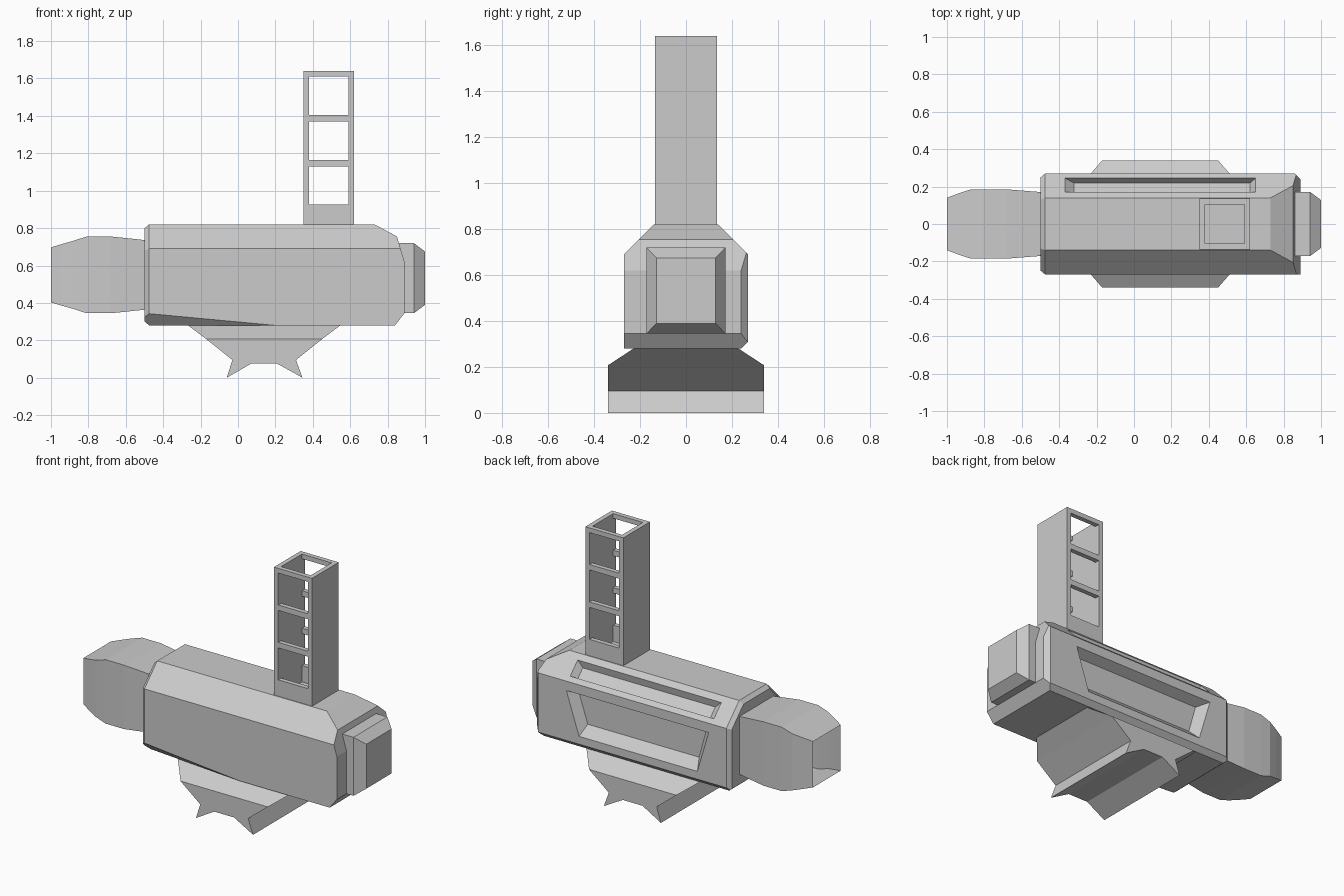
import bpy, bmesh
from mathutils import Vector

if "Cube" in bpy.data.objects:
    bpy.data.objects.remove(bpy.data.objects["Cube"])


def finish(name, bm):
    bmesh.ops.recalc_face_normals(bm, faces=bm.faces)
    mesh = bpy.data.meshes.new(name)
    bm.to_mesh(mesh)
    bm.free()
    ob = bpy.data.objects.new(name, mesh)
    bpy.context.collection.objects.link(ob)
    return ob


def loft(name, rings, caps=(True, True)):
    """Skin a list of closed point rings."""
    bm = bmesh.new()
    vs = [[bm.verts.new(p) for p in r] for r in rings]
    n = len(rings[0])
    for a, b in zip(vs, vs[1:]):
        for i in range(n):
            j = (i + 1) % n
            bm.faces.new((a[i], a[j], b[j], b[i]))
    for ring, on in ((vs[0], caps[0]), (vs[-1], caps[1])):
        if on:
            bm.faces.new(ring)
    return finish(name, bm)


def add_box(bm, lo, hi):
    lo, hi = Vector(lo), Vector(hi)
    vs = bmesh.ops.create_cube(bm, size=1)["verts"]
    for v in vs:
        v.co = (lo + hi) / 2 + v.co * (hi - lo)


def rect_x(x, hy, z0, z1):
    return [(x, -hy, z0), (x, hy, z0), (x, hy, z1), (x, -hy, z1)]


def cut(bm, point, normal):
    """Slice off everything on the normal side and cap the hole."""
    bmesh.ops.bisect_plane(bm, geom=bm.verts[:] + bm.edges[:] + bm.faces[:],
                           plane_co=point, plane_no=Vector(normal).normalized(),
                           clear_outer=True)
    bmesh.ops.holes_fill(bm, edges=bm.edges[:])


def carve(target, mouth, floor):
    """Sink a sloped pocket from the mouth outline to the floor outline."""
    mouth, floor = [Vector(p) for p in mouth], [Vector(p) for p in floor]
    outer = [m + (m - f) * 0.2 for m, f in zip(mouth, floor)]
    cutter = loft("pocket_cutter", [outer, floor])
    cutter.hide_render = True
    mod = target.modifiers.new("pocket", "BOOLEAN")
    mod.operation, mod.solver, mod.object = "DIFFERENCE", "EXACT", cutter
    bpy.context.view_layer.objects.active = target
    bpy.ops.object.modifier_apply(modifier=mod.name)
    bpy.data.objects.remove(cutter)


# Main body: a box faceted by planes
bm = bmesh.new()
add_box(bm, (-0.5, -0.27, 0.28), (0.89, 0.27, 0.82))
for s in (-1, 1):
    cut(bm, (0, s * 0.27, 0.69), (0, s, 1))            # upper shoulders
cut(bm, (0, 0.24, 0.28), (0, 1, -1))                   # lower back edge
a, b, c = Vector((-0.5, -0.27, 0.345)), Vector((0.2, -0.27, 0.28)), Vector((-0.5, -0.205, 0.28))
n = (b - a).cross(c - a)
cut(bm, a, n if n.z < 0 else -n)                       # tapering lower front edge
cut(bm, (0.73, 0, 0.82), (0.065, 0, 0.12))             # sloped right end
cut(bm, (0.85, 0, 0.755), (0.135, 0, 0.04))
cut(bm, (0.84, 0, 0.28), (0.065, 0, -0.05))
cut(bm, (0.86, 0.27, 0.5), (1, 1, 0))
r = 0.7071
for p, dy, dz in (((0, 0.27, 0.5), 1, 0), ((0, -0.27, 0.5), -1, 0),
                  ((0, 0, 0.82), 0, 1), ((0, 0, 0.28), 0, -1),
                  ((0, 0.27, 0.69), r, r), ((0, -0.27, 0.69), -r, r)):
    cut(bm, (-0.475, p[1], p[2]), (-1, 1.2 * dy, 1.2 * dz))  # left rim bevel
body = finish("body", bm)

# Trapezoid pocket on the back face
carve(body,
      [(-0.35, 0.27, 0.63), (0.66, 0.27, 0.63), (0.57, 0.27, 0.36), (-0.27, 0.27, 0.36)],
      [(-0.29, 0.21, 0.60), (0.61, 0.21, 0.60), (0.55, 0.21, 0.42), (-0.24, 0.21, 0.42)])

# Long slot on the back shoulder
carve(body,
      [(-0.37, 0.17, 0.79), (0.65, 0.17, 0.79), (0.65, 0.245, 0.715), (-0.37, 0.245, 0.715)],
      [(-0.32, 0.16, 0.744), (0.62, 0.16, 0.744), (0.62, 0.219, 0.685), (-0.32, 0.219, 0.685)])

# Open-ended bulging barrel
stations = [(-1.0, .14, .147), (-.94, .163, .165), (-.88, .183, .182), (-.81, .185, .205),
            (-.68, .185, .205), (-.6, .179, .197), (-.49, .17, .185)]
loft("barrel", [rect_x(x, hy, 0.55 - hz, 0.55 + hz) for x, hy, hz in stations], (False, True))

# End cap block on the right
loft("end_cap", [rect_x(0.85, 0.172, 0.345, 0.72), rect_x(0.94, 0.172, 0.345, 0.72),
                 rect_x(1.0, 0.128, 0.39, 0.675)])

# Hollow tower with three windows front and back
bm = bmesh.new()
for x0, x1 in ((0.35, 0.38), (0.59, 0.62)):
    add_box(bm, (x0, -0.135, 0.82), (x1, 0.135, 1.64))
for y0, y1 in ((-0.135, -0.105), (0.105, 0.135)):
    for z0, z1 in ((0.82, 0.925), (1.13, 1.165), (1.37, 1.405), (1.61, 1.64)):
        add_box(bm, (0.38, y0, z0), (0.59, y1, z1))
finish("tower", bm)

# Clawed foot and its tapered top
profile = [(-0.17, 0.207), (-0.03, 0.095), (-0.06, 0.0), (0.07, 0.075),
           (0.21, 0.075), (0.345, 0.0), (0.31, 0.095), (0.45, 0.207)]
loft("foot", [[(x, y, z) for x, z in profile] for y in (-0.34, 0.34)])
loft("foot_top", [[(x0, -hy, z), (x1, -hy, z), (x1, hy, z), (x0, hy, z)]
                  for x0, x1, hy, z in ((-0.17, 0.45, 0.34, 0.207), (-0.27, 0.55, 0.225, 0.282))])
